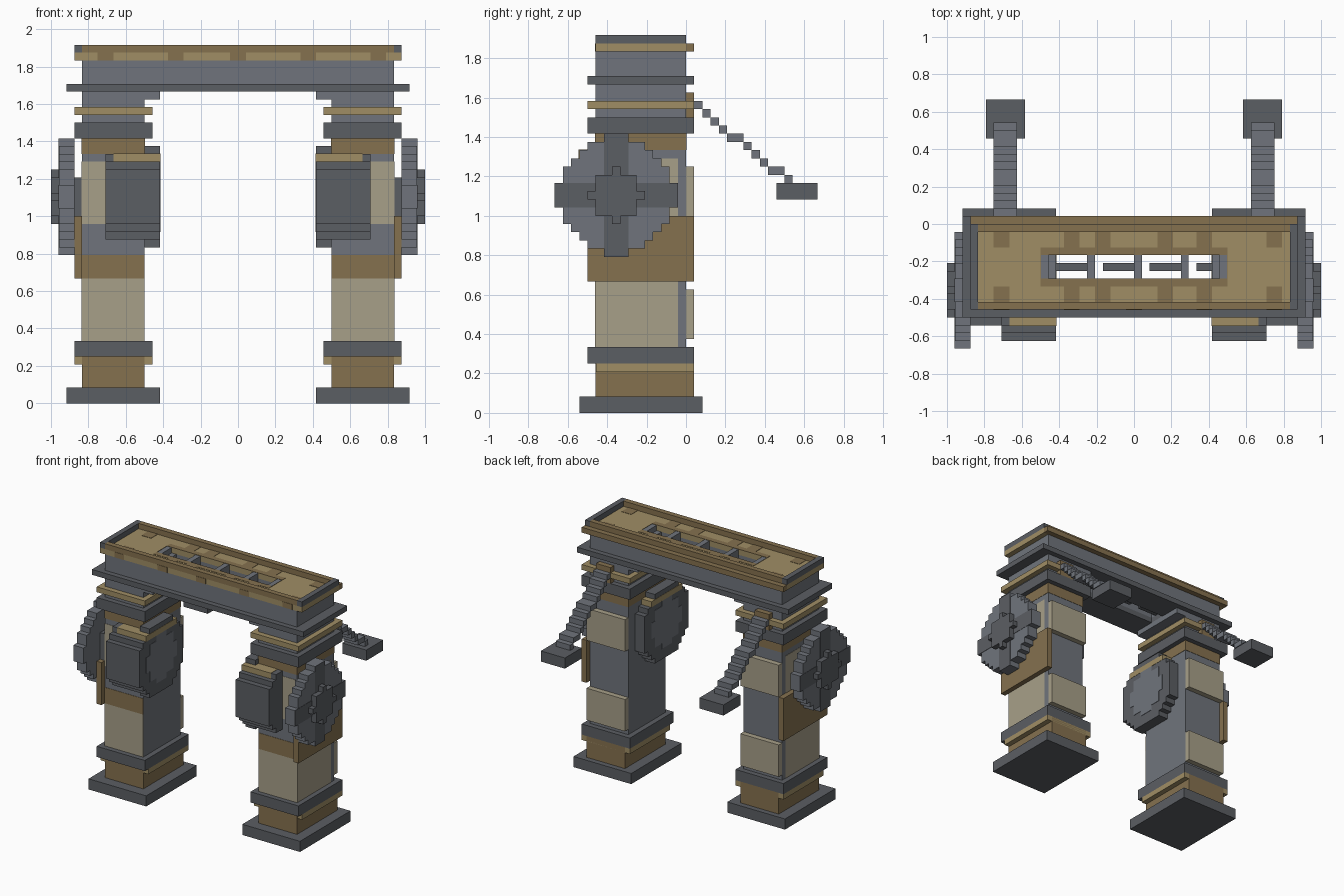
import bpy, bmesh

if "Cube" in bpy.data.objects:
    bpy.data.objects.remove(bpy.data.objects["Cube"])

U = 1 / 24          # block size: the model lies on a 48-step grid
E = 0.06            # thickness of painted panels, in blocks


def material(name, rgb):
    m = bpy.data.materials.new(name)
    m.diffuse_color = (*rgb, 1)
    m.use_nodes = True
    m.node_tree.nodes["Principled BSDF"].inputs["Base Color"].default_value = m.diffuse_color
    return m


DARK = material("dark_stone", (0.105, 0.112, 0.125))
GREY = material("grey_stone", (0.16, 0.175, 0.2))
BROWN = material("brown_wood", (0.235, 0.165, 0.078))
TAN = material("tan_wood", (0.35, 0.27, 0.13))
CREAM = material("cream_plaster", (0.39, 0.35, 0.25))


def finish(name, bm, mat):
    bmesh.ops.recalc_face_normals(bm, faces=bm.faces)
    me = bpy.data.meshes.new(name)
    bm.to_mesh(me)
    bm.free()
    me.materials.append(mat)
    ob = bpy.data.objects.new(name, me)
    bpy.context.collection.objects.link(ob)
    return ob


def boxes(name, mat, *dims, side=1):
    """Each box is (x0, x1, y0, y1, z0, z1) in blocks; side=-1 mirrors x."""
    bm = bmesh.new()
    for x0, x1, y0, y1, z0, z1 in dims:
        vs = bmesh.ops.create_cube(bm, size=1)["verts"]
        for v in vs:
            v.co.x = side * (x1 if v.co.x > 0 else x0) * U
            v.co.y = (y1 if v.co.y > 0 else y0) * U
            v.co.z = (z1 if v.co.z > 0 else z0) * U
    return finish(name, bm, mat)


def ring(name, mat, outer, hole, z0, z1):
    """Rectangular slab with a rectangular opening."""
    x0, x1, y0, y1 = outer
    a, b, c, d = hole
    return boxes(name, mat, (x0, a, y0, y1, z0, z1), (b, x1, y0, y1, z0, z1),
                 (a, b, y0, c, z0, z1), (a, b, d, y1, z0, z1))


def stepped_disc(name, mat, rows, x0, x1, side):
    """Stepped outline in the yz plane around the wheel axis, given row half widths."""
    right = []
    for k in sorted(rows):
        right += [(rows[k], k - 0.5), (rows[k], k + 0.5)]
    pts = right + [(-y, z) for y, z in reversed(right)]
    bm = bmesh.new()
    f = bm.faces.new([bm.verts.new((side * x0 * U, (y - 8.5) * U, (z + 26.5) * U))
                      for y, z in pts])
    ext = bmesh.ops.extrude_face_region(bm, geom=[f])["geom"]
    bmesh.ops.translate(bm, vec=(side * (x1 - x0) * U, 0, 0),
                        verts=[v for v in ext if isinstance(v, bmesh.types.BMVert)])
    return finish(name, bm, mat)


def disc_rows(r2, n):
    return {k: int((r2 - k * k) ** 0.5) + 0.5 for k in range(-n, n + 1)}


for s, tag in ((1, "right"), (-1, "left")):
    def part(name, mat, *d):
        boxes(f"{tag}_{name}", mat, *d, side=s)

    # pillar core, foot and bands
    part("base", DARK, (10, 22, -13, 2, 0, 2))
    part("foot", BROWN, (12, 20, -11, 1, 2, 6))
    part("foot_trim", TAN, (11, 21, -10.95, 1, 5, 6))
    part("foot_band", DARK, (11, 21, -12, 1, 6, 8))
    part("pillar", GREY, (12, 20, -11, 0, 8, 40))
    part("neck_band", DARK, (11, 21, -12, 1, 34, 36))
    part("neck_trim", TAN, (11, 21, -12, 1, 37, 38))
    part("bracket", GREY, (10, 12, -11, 0, 39, 40))
    # painted wall panels
    part("front_plaster", CREAM, (12, 20, -11 - E, -11, 8, 16), (12, 20, -11 - E, -11, 23, 31))
    part("side_plaster", CREAM, (20, 20 + E, -11, -1, 8, 16), (20, 20 + E, -11, -1, 24, 31))
    part("back_plaster", CREAM, (12, 20, 0, 1, 9, 15), (12, 20, 0, 1, 24, 30))
    part("front_boards", BROWN, (12, 20, -11 - E, -11, 16, 19))
    part("upper_boards", BROWN, (12 - E, 20 + E, -11 - E, E, 32, 34))
    part("side_board", BROWN, (20, 21, -12, 1, 16, 24))

    # outer wheel with spokes, hub and axle
    wheel = disc_rows(45, 6)
    for k in (-1, 0, 1):
        wheel[k] = 7.5
    wheel[-7] = wheel[7] = 1.5
    stepped_disc(f"{tag}_wheel", GREY, wheel, 21, 23, s)
    cross = {k: 7.5 if abs(k) < 2 else 1.5 for k in range(-7, 8)}
    stepped_disc(f"{tag}_wheel_spokes", DARK, cross, 23, 23 + E, s)
    hub = {-3: .5, -2: 2.5, -1: 2.5, 0: 3.5, 1: 2.5, 2: 2.5, 3: .5}
    stepped_disc(f"{tag}_wheel_hub", DARK, hub, 23, 24, s)
    part("axle", DARK, (20, 21, -11, -6, 24, 29))

    # inner drum wrapped around the front of the pillar
    drum = disc_rows(45, 6)
    stepped_disc(f"{tag}_drum_disc", DARK, drum, 10, 12, s)
    stepped_disc(f"{tag}_drum_face", GREY, disc_rows(18, 4), 10 - E, 10, s)
    stepped_disc(f"{tag}_drum_body", DARK, {k: drum[k] for k in range(-5, 5)}, 12, 16, s)
    stepped_disc(f"{tag}_drum_rim", DARK, {k: drum[k] for k in range(-5, 6)}, 16, 17, s)
    part("drum_cap", TAN, (10 - E, 16, -13.1, -3.9, 31, 32 + E))

    # stepped arm reaching back to a hanging pad
    part("arm_mount", BROWN, (15, 18, 0, 1, 36, 39))
    runs = [(1, 2), (2, 3), (3, 4), (4, 5), (5, 7), (7, 8), (8, 9), (9, 10), (10, 12), (12, 13)]
    part("arm", GREY, *[(15, 18, a, b, 37 - i, 38 - i) for i, (a, b) in enumerate(runs)])
    part("arm_pad", DARK, (14, 19, 11, 16, 26, 28))

# lintel layers, open through the middle slot
ring("lintel_band", DARK, (-22, 22, -12, 1), (-10, 10, -7, -4), 40, 41)
ring("lintel", GREY, (-20, 20, -11, 0), (-10, 10, -7, -4), 41, 44)
ring("roof_deck", TAN, (-21, 21, -11, 0), (-12, 12, -7, -4), 44, 45)
boxes("roof_back_strip", BROWN, (-21, 21, 0, 1, 44, 45))
boxes("roof_rails", BROWN, (-20, 20, -11, -10, 45, 46), (-20, 20, -1, 0, 45, 46))
boxes("roof_end_rails", DARK, (-21, -20, -11, 0, 45, 46), (20, 21, -11, 0, 45, 46))
ring("slot_frame", BROWN, (-12, 12, -8, -3), (-11.95, 11.95, -7, -4), 45, 45 + E)

# brown studs on the deck and its front edge
boxes("front_studs", BROWN, *[(x, x + 2, -11 - E, -11, 44, 45) for x in (-18, -9, -1, 8, 17)])
boxes("deck_studs", BROWN, *[(x, x + 2, y, y + 2, 45, 45 + E)
                             for x in (-18, -9, -5, 3, 8, 17) for y in (-10, -3)])

# slot crossbars and hanging teeth
boxes("slot_bars", GREY, *[(x, x + 1, -7, -4, 43, 45) for x in (-6, 0, 6)],
      (-12, -11, -7, -4, 44, 45), (11, 12, -7, -4, 44, 45))
boxes("slot_teeth", DARK, *[(x, x + 4, -6, -5, 41, 42) for x in (-10, -4, 2, 8)])
